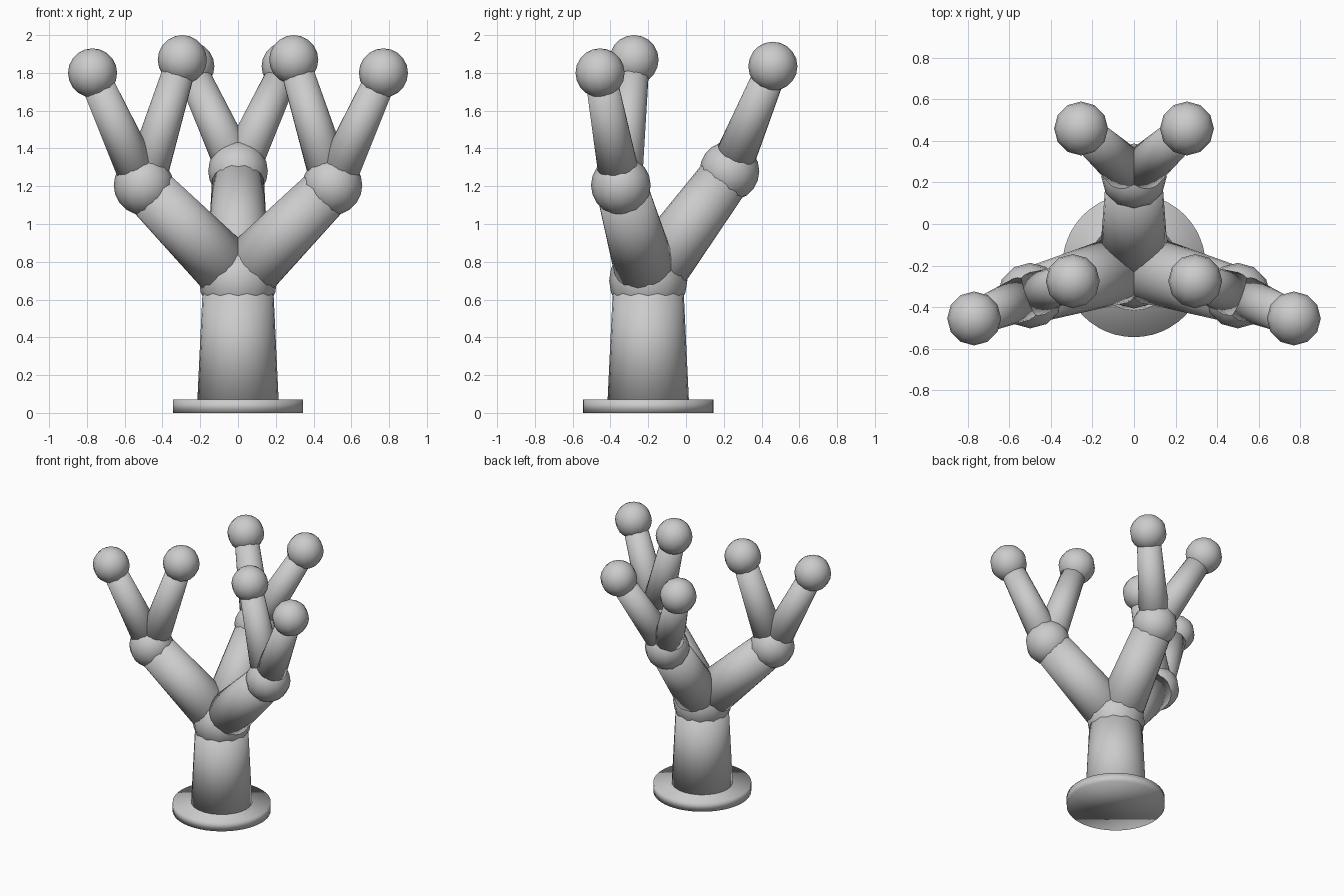
import bpy
from mathutils import Vector

if "Cube" in bpy.data.objects:
    bpy.data.objects.remove(bpy.data.objects["Cube"])

grey = bpy.data.materials.new("light grey")
grey.diffuse_color = (0.6, 0.6, 0.6, 1)
grey.use_nodes = True
grey.node_tree.nodes["Principled BSDF"].inputs["Base Color"].default_value = grey.diffuse_color


def finish(name):
    ob = bpy.context.object
    ob.name = name
    ob.data.materials.append(grey)
    bpy.ops.object.shade_smooth()
    return ob


def tube(name, a, b, r1, r2, sides=24):
    """Tapered tube from point a to point b."""
    a, b = Vector(a), Vector(b)
    bpy.ops.mesh.primitive_cone_add(vertices=sides, radius1=r1, radius2=r2,
                                    depth=(b - a).length, location=(a + b) / 2)
    bpy.context.object.rotation_euler = (b - a).to_track_quat('Z', 'Y').to_euler()
    return finish(name)


def ball(name, p, r):
    bpy.ops.mesh.primitive_uv_sphere_add(segments=12, ring_count=10, radius=r, location=p)
    return finish(name)


# Base disc, trunk and the joint where the branches split
NECK = (0, -0.2, 0.70)
tube("base", (0, -0.2, 0), (0, -0.2, 0.07), 0.345, 0.345, 48)
tube("trunk", (0, -0.2, 0.03), NECK, 0.217, 0.185)
ball("trunk_joint", NECK, 0.207)

# Each branch: elbow position and its two tips
branches = {
    "left": ((-0.50, -0.345, 1.205), [(-0.77, -0.455, 1.80), (-0.295, -0.275, 1.87)]),
    "right": ((0.50, -0.345, 1.205), [(0.77, -0.455, 1.80), (0.295, -0.275, 1.87)]),
    "back": ((0, 0.23, 1.28), [(-0.255, 0.46, 1.835), (0.255, 0.46, 1.835)]),
}
for side, (elbow, tips) in branches.items():
    tube(side + "_branch", NECK, elbow, 0.168, 0.135)
    ball(side + "_elbow", elbow, 0.158)
    for i, tip in enumerate(tips, 1):
        tube(f"{side}_twig_{i}", elbow, tip, 0.112, 0.082)
        ball(f"{side}_tip_{i}", tip, 0.13)
